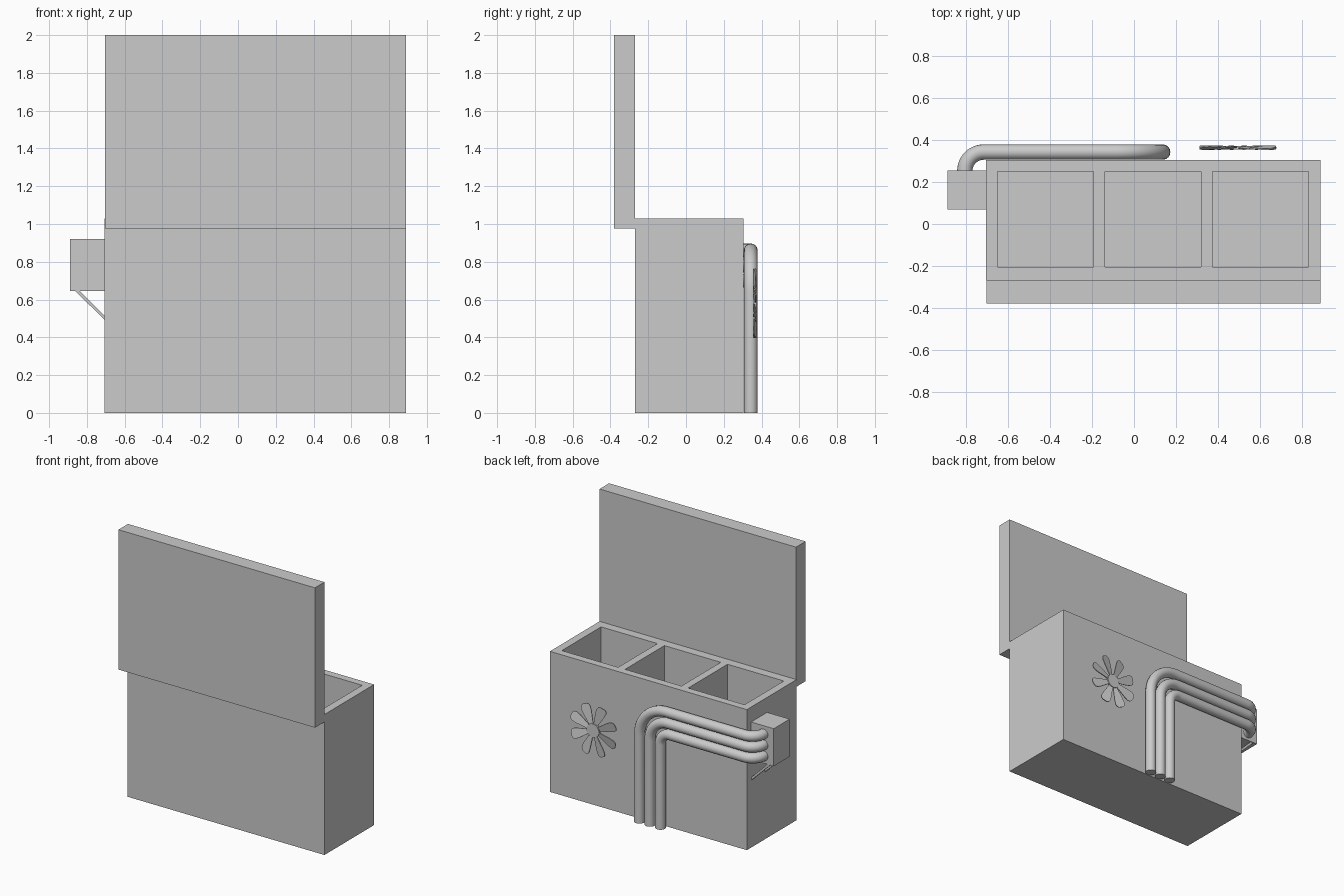
import bpy, bmesh, math
from mathutils import Vector, Matrix

if "Cube" in bpy.data.objects:
    bpy.data.objects.remove(bpy.data.objects["Cube"])

grey = bpy.data.materials.new("plain_grey")
grey.diffuse_color = (0.6, 0.6, 0.6, 1)
grey.use_nodes = True
grey.node_tree.nodes["Principled BSDF"].inputs["Base Color"].default_value = grey.diffuse_color


def add_object(name, bm):
    bmesh.ops.recalc_face_normals(bm, faces=bm.faces[:])
    mesh = bpy.data.meshes.new(name)
    bm.to_mesh(mesh)
    bm.free()
    mesh.materials.append(grey)
    obj = bpy.data.objects.new(name, mesh)
    bpy.context.collection.objects.link(obj)
    return obj


def box(name, lo, hi):
    lo, hi = Vector(lo), Vector(hi)
    bm = bmesh.new()
    bmesh.ops.create_cube(bm, size=1)
    for v in bm.verts:
        v.co = (lo + hi) / 2 + v.co * (hi - lo)
    return add_object(name, bm)


def prism(bm, outline, depth, matrix):
    """Extrude an (x, z) outline along y, centred, then transform."""
    rings = [[bm.verts.new(matrix @ Vector((x, s * depth / 2, z))) for x, z in outline]
             for s in (-1, 1)]
    bm.faces.new(rings[0])
    bm.faces.new(rings[1][::-1])
    n = len(outline)
    for i in range(n):
        j = (i + 1) % n
        bm.faces.new((rings[0][i], rings[1][i], rings[1][j], rings[0][j]))


# cabinet with three open compartments
cabinet = box("cabinet", (-0.707, -0.27, 0), (0.89, 0.305, 1.03))
for i, x in enumerate((-0.65, -0.138, 0.375)):
    cutter = box(f"compartment_cutter_{i}", (x, -0.205, 0.06), (x + 0.457, 0.25, 1.2))
    cutter.hide_render = True
    cutter.hide_viewport = True
    mod = cabinet.modifiers.new(f"compartment_{i}", 'BOOLEAN')
    mod.operation = 'DIFFERENCE'
    mod.solver = 'EXACT'
    mod.object = cutter

# upright panel and side junction box
box("upright_panel", (-0.703, -0.38, 0.975), (0.89, -0.27, 2.0))
box("junction_box", (-0.89, 0.07, 0.645), (-0.705, 0.255, 0.92))

# struts beneath the junction box
for i, y in enumerate((0.085, 0.24)):
    bm = bmesh.new()
    prism(bm, [(-0.866, 0.65), (-0.842, 0.65), (-0.70, 0.508), (-0.70, 0.486)],
          0.02, Matrix.Translation((0, y, 0)))
    add_object(f"strut_{i}", bm)


# pipes: out of the junction box, along the back, down to the floor
def arc(centre, a, b, radius, steps=12):
    a, b = Vector(a), Vector(b)
    return [Vector(centre) + radius * (a * math.cos(t) + b * math.sin(t))
            for t in (math.pi / 2 * k / steps for k in range(steps + 1))]


for i in range(3):
    z, x, r, y = 0.86 - 0.08 * i, 0.137 - 0.085 * i, 0.22 - 0.07 * i, 0.343
    pts = [Vector((-0.807, 0.24, z))]
    pts += arc((-0.717, y - 0.09, z), (-1, 0, 0), (0, 1, 0), 0.09)
    pts += arc((x - r, y, z - r), (0, 0, 1), (1, 0, 0), r)
    pts.append(Vector((x, y, 0)))
    curve = bpy.data.curves.new(f"pipe_{i}", 'CURVE')
    curve.dimensions = '3D'
    curve.bevel_depth = 0.0365
    curve.bevel_resolution = 6
    curve.use_fill_caps = True
    spline = curve.splines.new('POLY')
    spline.points.add(len(pts) - 1)
    for p, co in zip(spline.points, pts):
        p.co = (*co, 1)
    curve.materials.append(grey)
    pipe = bpy.data.objects.new(f"pipe_{i}", curve)
    bpy.context.collection.objects.link(pipe)
    bpy.ops.object.select_all(action='DESELECT')
    pipe.select_set(True)
    bpy.context.view_layer.objects.active = pipe
    bpy.ops.object.convert(target='MESH')
    bpy.ops.object.shade_smooth_by_angle(angle=math.radians(40))

# fan with hub and tilted paddle blades
bm = bmesh.new()
place = Matrix.Translation((0.495, 0.364, 0.58))
hub = [(0.05 * math.cos(math.tau * k / 24), 0.05 * math.sin(math.tau * k / 24))
       for k in range(24)]
prism(bm, hub, 0.018, place)
half = [(0.014, 0.04), (0.033, 0.13), (0.037, 0.165), (0.030, 0.184), (0.016, 0.192)]
blade = half + [(-x, z) for x, z in reversed(half)]
for k in range(8):
    turn = Matrix.Rotation(math.tau * (k + 0.5) / 8, 4, 'Y')
    tilt = Matrix.Rotation(math.radians(12), 4, 'Z')
    prism(bm, blade, 0.006, place @ turn @ tilt)
add_object("fan", bm)
